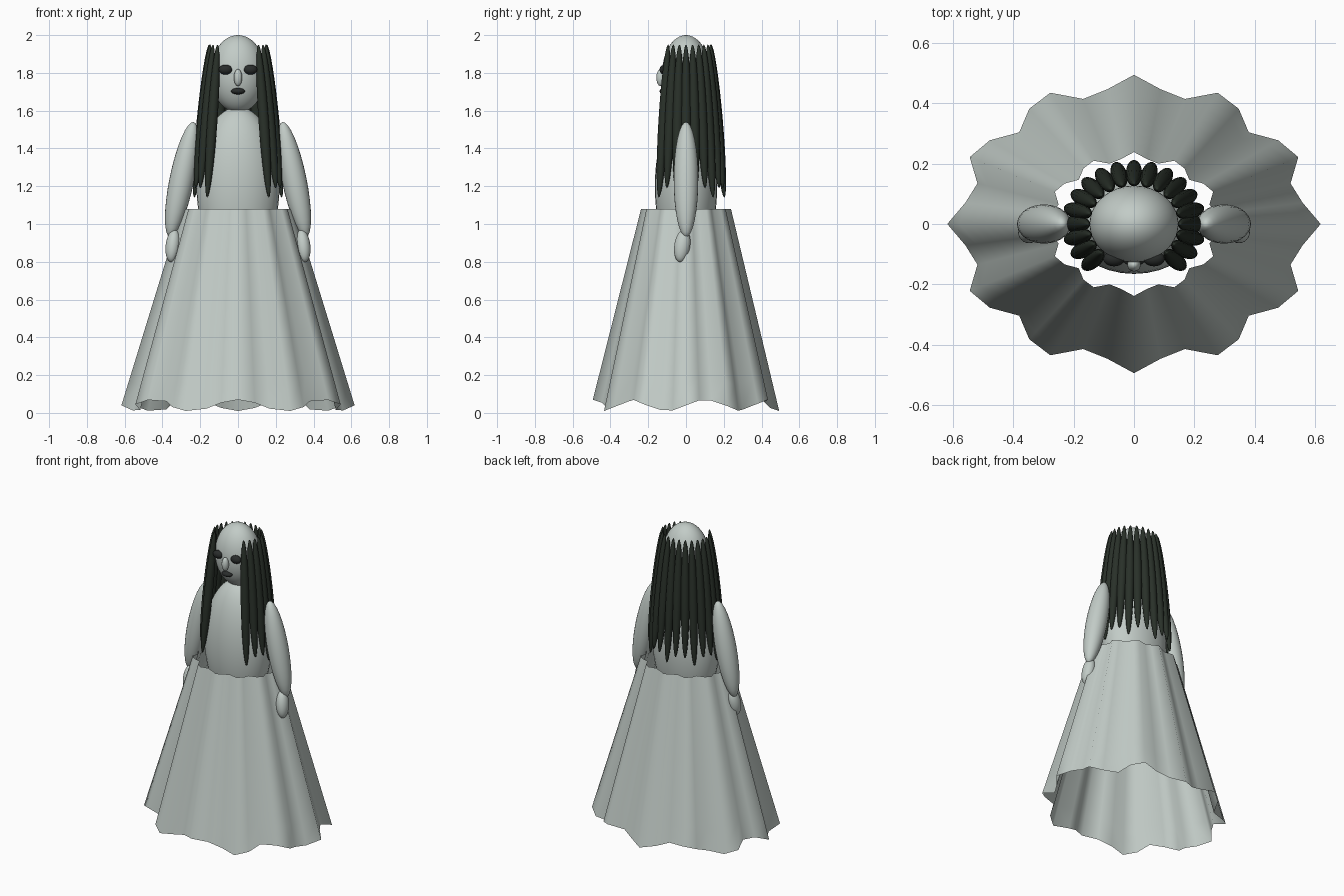
import bpy, bmesh, math
from mathutils import Vector, Matrix

if "Cube" in bpy.data.objects:
    bpy.data.objects.remove(bpy.data.objects["Cube"])


def material(name, rgb):
    m = bpy.data.materials.new(name)
    m.diffuse_color = (*rgb, 1)
    m.use_nodes = True
    m.node_tree.nodes["Principled BSDF"].inputs["Base Color"].default_value = m.diffuse_color
    return m


PALE = material("pale_grey", (0.54, 0.60, 0.57))
HAIR = material("dark_hair", (0.022, 0.030, 0.022))
FEATURE = material("dark_feature", (0.022, 0.025, 0.024))


def finish(name, bm, mat):
    for f in bm.faces:
        f.smooth = True
    me = bpy.data.meshes.new(name)
    bm.to_mesh(me)
    bm.free()
    me.materials.append(mat)
    ob = bpy.data.objects.new(name, me)
    bpy.context.collection.objects.link(ob)
    return ob


def ellipsoid(name, center, radii, mat, axis=(0, 0, 1), seg=24, rings=16):
    """Ellipsoid whose long z axis points along the given direction."""
    bm = bmesh.new()
    bmesh.ops.create_uvsphere(bm, u_segments=seg, v_segments=rings, radius=1)
    turn = Vector((0, 0, 1)).rotation_difference(Vector(axis)).to_matrix().to_4x4()
    bm.transform(Matrix.Translation(center) @ turn @ Matrix.Diagonal((*radii, 1)))
    return finish(name, bm, mat)


def spindle(name, top, bottom, radius, mat, seg=16):
    """Ellipsoid stretched between two tips."""
    a, b = Vector(top), Vector(bottom)
    return ellipsoid(name, (a + b) / 2, (radius, radius, (a - b).length / 2),
                     mat, a - b, seg)


# Pleated open skirt with a wavy hem
N, ROWS = 40, 8
bm = bmesh.new()
grid = []
for r in range(ROWS + 1):
    t = r / ROWS
    row = []
    for i in range(N):
        a = math.tau * i / N
        pleat = 1 + 0.07 * math.cos(12 * a)
        hem = 0.04 + 0.03 * math.sin(7 * a)
        row.append(bm.verts.new(((0.577 + (0.278 - 0.577) * t) * pleat * math.cos(a),
                                 (0.461 + (0.2224 - 0.461) * t) * pleat * math.sin(a),
                                 hem + (1.08 - hem) * t)))
    grid.append(row)
for lo, hi in zip(grid, grid[1:]):
    for i in range(N):
        j = (i + 1) % N
        bm.faces.new((lo[i], lo[j], hi[j], hi[i]))
finish("skirt", bm, PALE)

# Torso and head
ellipsoid("torso", (0, 0, 1.2), (0.22, 0.165, 0.42), PALE, seg=32, rings=24)
ellipsoid("head", (0, 0, 1.795), (0.147, 0.127, 0.205), PALE, seg=32, rings=24)

# Face
ellipsoid("nose", (0, -0.135, 1.775), (0.022, 0.022, 0.045), PALE)
ellipsoid("mouth", (0, -0.115, 1.703), (0.037, 0.025, 0.017), FEATURE)

# Eyes, arms and hands on both sides
for side, s in (("left", -1), ("right", 1)):
    ellipsoid(f"{side}_eye", (s * 0.066, -0.115, 1.817), (0.036, 0.025, 0.026), FEATURE)
    spindle(f"{side}_arm", (s * 0.235, 0, 1.54), (s * 0.36, 0, 0.93), 0.065, PALE, 24)
    ellipsoid(f"{side}_hand", (s * 0.345, -0.02, 0.885), (0.038, 0.042, 0.088), PALE,
              (-s * 0.12, 0.15, 1))

# Hair strands wrapped around the sides and back, lengths varying in threes
for i in range(19):
    a = math.radians(-45 + 15 * i)
    x, y = 0.193 * math.cos(a), 0.169 * math.sin(a)
    low = (1.14, 1.19, 1.19)[i % 3]
    spindle(f"hair_strand_{i + 1}", (x * 0.79, y * 0.79, 1.95),
            (x * 1.2, y * 1.2, low), 0.027, HAIR)
